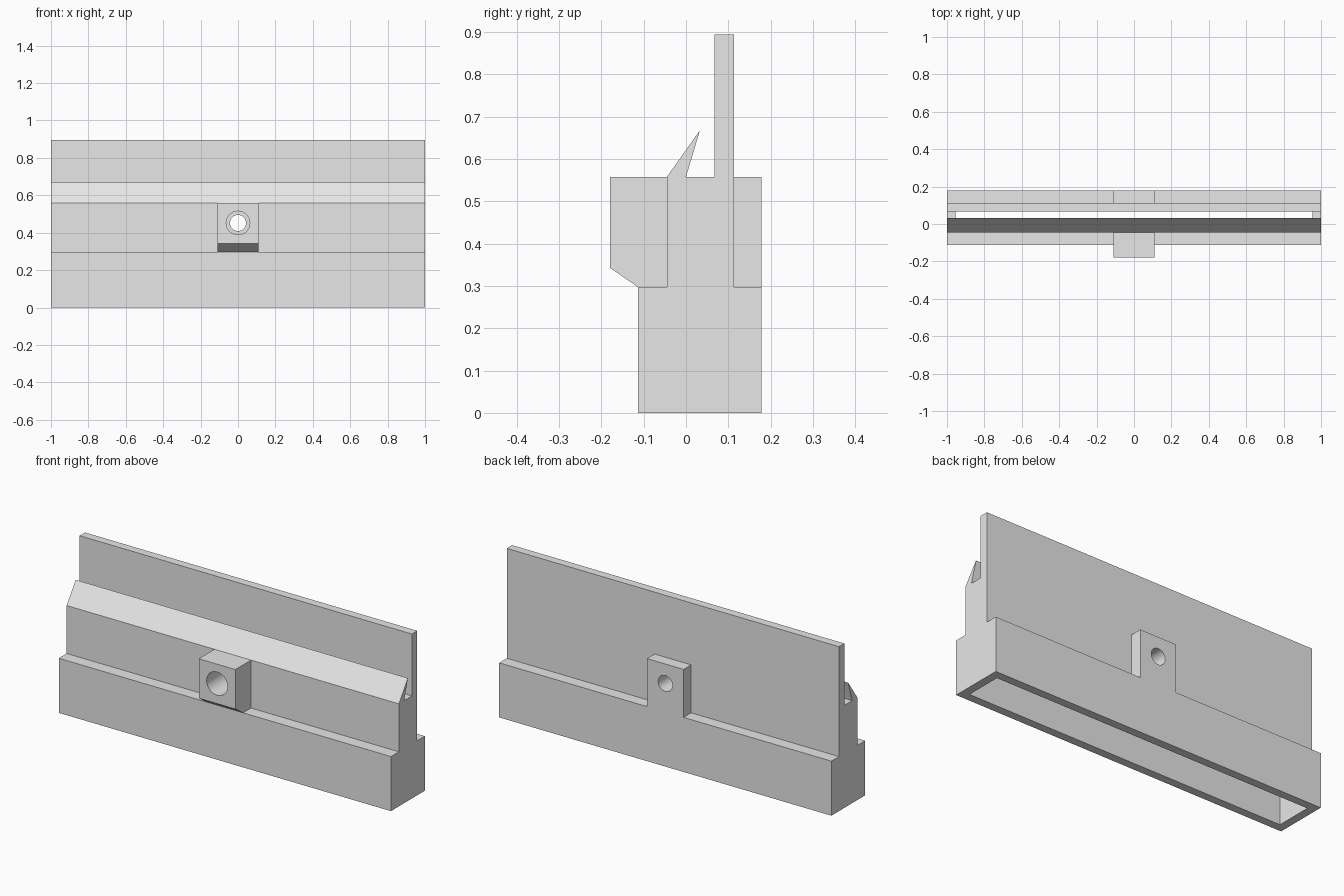
import bpy, bmesh, math
from mathutils import Matrix

cube = bpy.data.objects.get("Cube")
if cube:
    bpy.data.objects.remove(cube, do_unlink=True)

# Single plain grey
COLOR = (0.8, 0.8, 0.8, 1)
grey = bpy.data.materials.new("plain_grey")
grey.use_nodes = True
grey.diffuse_color = COLOR
grey.node_tree.nodes["Principled BSDF"].inputs["Base Color"].default_value = COLOR


def finish(name, bm):
    bmesh.ops.recalc_face_normals(bm, faces=bm.faces)
    mesh = bpy.data.meshes.new(name)
    bm.to_mesh(mesh)
    bm.free()
    mesh.materials.append(grey)
    obj = bpy.data.objects.new(name, mesh)
    bpy.context.collection.objects.link(obj)
    return obj


def extrude_x(name, profile, half):
    """Extrude a (y, z) profile from -half to +half along x."""
    bm = bmesh.new()
    face = bm.faces.new([bm.verts.new((-half, y, z)) for y, z in profile])
    new = bmesh.ops.extrude_face_region(bm, geom=[face])["geom"]
    verts = [v for v in new if isinstance(v, bmesh.types.BMVert)]
    bmesh.ops.translate(bm, vec=(2 * half, 0, 0), verts=verts)
    return finish(name, bm)


def hole_cutter(name, radius, y0, y1):
    bm = bmesh.new()
    place = Matrix.Translation((0, (y0 + y1) / 2, HOLE_Z)) @ Matrix.Rotation(math.pi / 2, 4, "X")
    bmesh.ops.create_cone(bm, cap_ends=True, segments=48, radius1=radius,
                          radius2=radius, depth=y1 - y0, matrix=place)
    return finish(name, bm)


def select_only(obj):
    bpy.ops.object.select_all(action="DESELECT")
    obj.select_set(True)
    bpy.context.view_layer.objects.active = obj


def cut(obj, cutters):
    select_only(obj)
    for cutter in cutters:
        mod = obj.modifiers.new("cut", "BOOLEAN")
        mod.operation = "DIFFERENCE"
        mod.solver = "EXACT"
        mod.object = cutter
        bpy.ops.object.modifier_apply(modifier=mod.name)
    bpy.ops.object.shade_smooth_by_angle(angle=math.radians(30))


STEP, TOP, HOLE_Z = 0.297, 0.558, 0.452
FRONT, BACK = -0.113, 0.178
WALL_FRONT, WALL_BACK = -0.045, 0.113
SLOT_BACK = 0.067

# Long housing: wide foot, narrow upper body, slanted lip and tall back plate
housing = extrude_x("housing", [
    (FRONT, 0), (BACK, 0), (BACK, STEP), (WALL_BACK, STEP),
    (WALL_BACK, 0.895), (SLOT_BACK, 0.895), (SLOT_BACK, TOP), (0, TOP),
    (0.033, 0.668), (WALL_FRONT, TOP), (WALL_FRONT, STEP), (FRONT, STEP)], 1)

# Screw bosses on the front and back walls
front_boss = extrude_x("front_boss", [
    (WALL_FRONT, STEP), (FRONT, STEP), (-0.18, 0.343), (-0.18, TOP), (WALL_FRONT, TOP)], 0.11)
back_boss = extrude_x("back_boss", [
    (WALL_BACK, STEP), (BACK, STEP), (BACK, TOP), (WALL_BACK, TOP)], 0.11)

# Foot cavity, open below, joined to the narrow slot that opens behind the lip
cavity = extrude_x("cavity_cutter", [
    (-0.068, -0.1), (0.133, -0.1), (0.133, 0.252), (SLOT_BACK, 0.252),
    (SLOT_BACK, 0.6), (0.02, 0.6), (0, TOP), (0, 0.252), (-0.068, 0.252)], 0.955)

# Wide clearance hole in front, narrower hole behind
wide_hole = hole_cutter("wide_hole_cutter", 0.063, -0.3, 0.03)
narrow_hole = hole_cutter("narrow_hole_cutter", 0.043, 0.03, 0.3)

cut(housing, [cavity, wide_hole, narrow_hole])
cut(front_boss, [wide_hole])
cut(back_boss, [narrow_hole])

for helper in (cavity, wide_hole, narrow_hole):
    bpy.data.objects.remove(helper, do_unlink=True)
